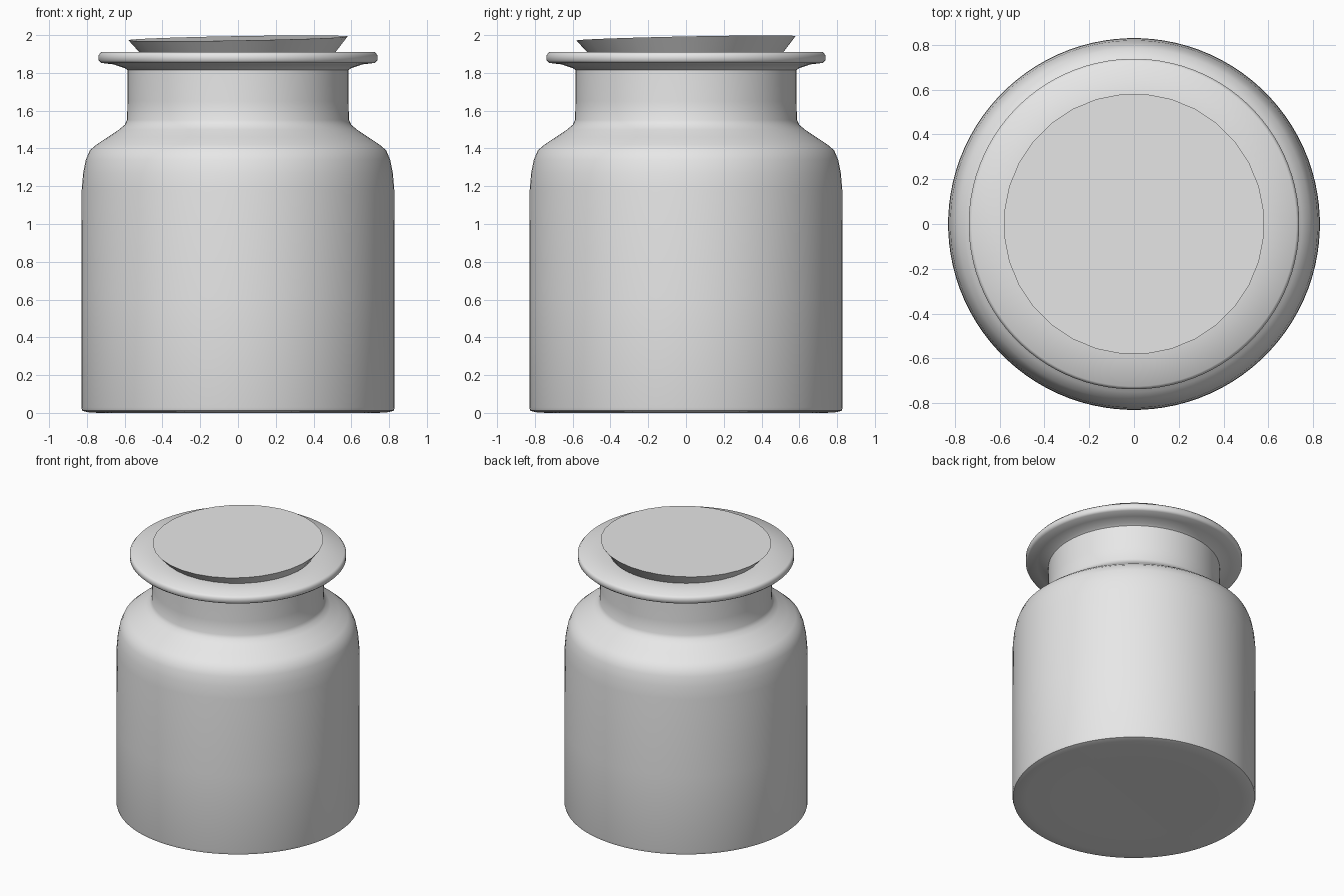
import bpy, bmesh, math

cube = bpy.data.objects.get("Cube")
if cube:
    bpy.data.objects.remove(cube)

grey = bpy.data.materials.new("light grey")
grey.use_nodes = True
grey.diffuse_color = (0.8, 0.8, 0.8, 1)
grey.node_tree.nodes["Principled BSDF"].inputs["Base Color"].default_value = (0.8, 0.8, 0.8, 1)


def lathe(name, profile, sides, angle):
    """Revolve (radius, height) points around z; ends at radius 0 become caps."""
    bm = bmesh.new()
    rings = []
    for r, z in profile:
        if r == 0:
            rings.append([bm.verts.new((0, 0, z))])
            continue
        turns = [math.tau * (i + 0.5) / sides for i in range(sides)]
        rings.append([bm.verts.new((r * math.cos(a), r * math.sin(a), z)) for a in turns])
    for low, high in zip(rings, rings[1:]):
        for i in range(sides):
            j = (i + 1) % sides
            corners = [low[i % len(low)], low[j % len(low)],
                       high[j % len(high)], high[i % len(high)]]
            bm.faces.new(list(dict.fromkeys(corners)))
    bmesh.ops.recalc_face_normals(bm, faces=bm.faces)
    mesh = bpy.data.meshes.new(name)
    bm.to_mesh(mesh)
    bm.free()
    mesh.materials.append(grey)
    obj = bpy.data.objects.new(name, mesh)
    bpy.context.collection.objects.link(obj)
    bpy.ops.object.select_all(action="DESELECT")
    obj.select_set(True)
    bpy.context.view_layer.objects.active = obj
    bpy.ops.object.shade_smooth_by_angle(angle=math.radians(angle))
    return obj


# Jar: base, wall, shoulder, neck, flared lip, then the inside back to the floor
base = [(0, 0.008), (0.5, 0.004), (0.74, 0), (0.80, 0.004), (0.825, 0.012), (0.83, 0.03)]
shoulder = [(0.83, 0.6), (0.828, 1.18), (0.82, 1.27), (0.806, 1.34), (0.785, 1.39),
            (0.75, 1.42), (0.69, 1.46), (0.63, 1.50), (0.6, 1.525), (0.588, 1.55)]
lip = [(0.585, 1.65), (0.585, 1.815), (0.6, 1.825), (0.66, 1.845), (0.725, 1.853), (0.738, 1.865),
       (0.738, 1.895), (0.725, 1.91)]
inside = [(0.52, 1.91), (0.50, 1.88), (0.50, 1.53), (0.74, 1.35), (0.75, 0.1), (0, 0.08)]
lathe("jar", base + shoulder + lip + inside, 96, 50)

# Stopper: tapered plug with a slightly slanted top
stopper = lathe("stopper", [(0, 1.86), (0.48, 1.86), (0.582, 1.983), (0, 1.983)], 32, 30)
for v in stopper.data.vertices:
    if v.co.z > 1.9:
        v.co.z += 0.017 * v.co.x + 0.02 * v.co.y
